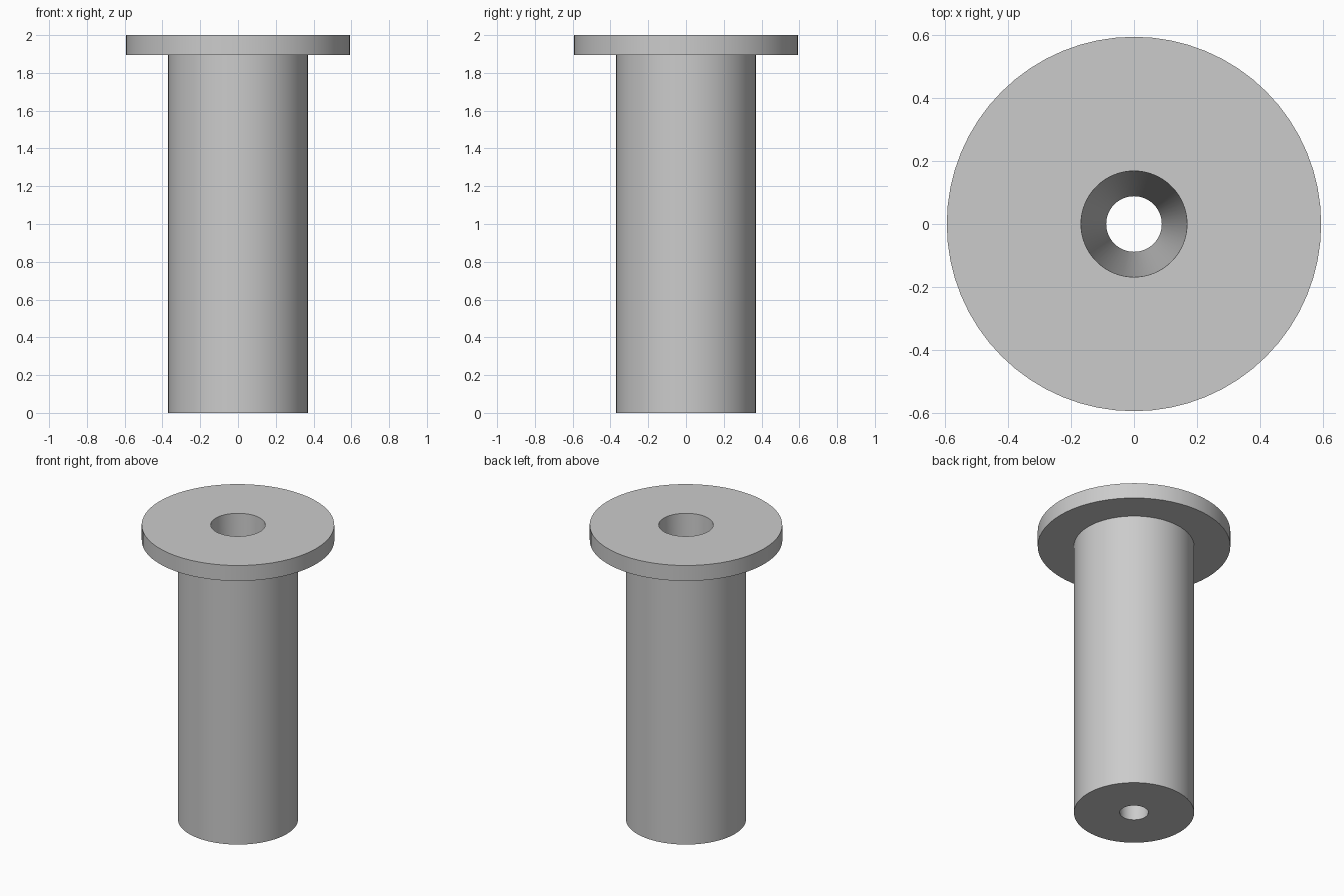
import bpy, bmesh, math

cube = bpy.data.objects.get("Cube")
if cube:
    bpy.data.objects.remove(cube, do_unlink=True)

SEGMENTS = 64

grey = bpy.data.materials.new("plain grey")
grey.use_nodes = True
colour = (0.6, 0.6, 0.6, 1)
grey.diffuse_color = colour
grey.node_tree.nodes["Principled BSDF"].inputs["Base Color"].default_value = colour


def lathe(name, profile):
    """Spin a closed (radius, height) profile around the z axis."""
    bm = bmesh.new()
    rings = []
    for r, z in profile:
        ring = []
        for i in range(SEGMENTS):
            a = math.tau * i / SEGMENTS
            ring.append(bm.verts.new((r * math.cos(a), r * math.sin(a), z)))
        rings.append(ring)
    for k, low in enumerate(rings):
        high = rings[(k + 1) % len(rings)]
        for i in range(SEGMENTS):
            j = (i + 1) % SEGMENTS
            bm.faces.new((low[i], low[j], high[j], high[i]))
    bmesh.ops.recalc_face_normals(bm, faces=bm.faces)
    mesh = bpy.data.meshes.new(name)
    bm.to_mesh(mesh)
    bm.free()
    mesh.materials.append(grey)
    obj = bpy.data.objects.new(name, mesh)
    bpy.context.collection.objects.link(obj)
    bpy.ops.object.select_all(action="DESELECT")
    obj.select_set(True)
    bpy.context.view_layer.objects.active = obj
    bpy.ops.object.shade_smooth_by_angle(angle=math.radians(30))
    return obj


# Shaft, flange and tapered through-hole in one turned body
lathe("flanged_bushing", [
    (0.088, 0), (0.37, 0),          # bottom face
    (0.37, 1.895),                  # shaft wall
    (0.593, 1.895), (0.593, 2),     # flange
    (0.168, 2),                     # hole mouth, tapering to the bottom
])
